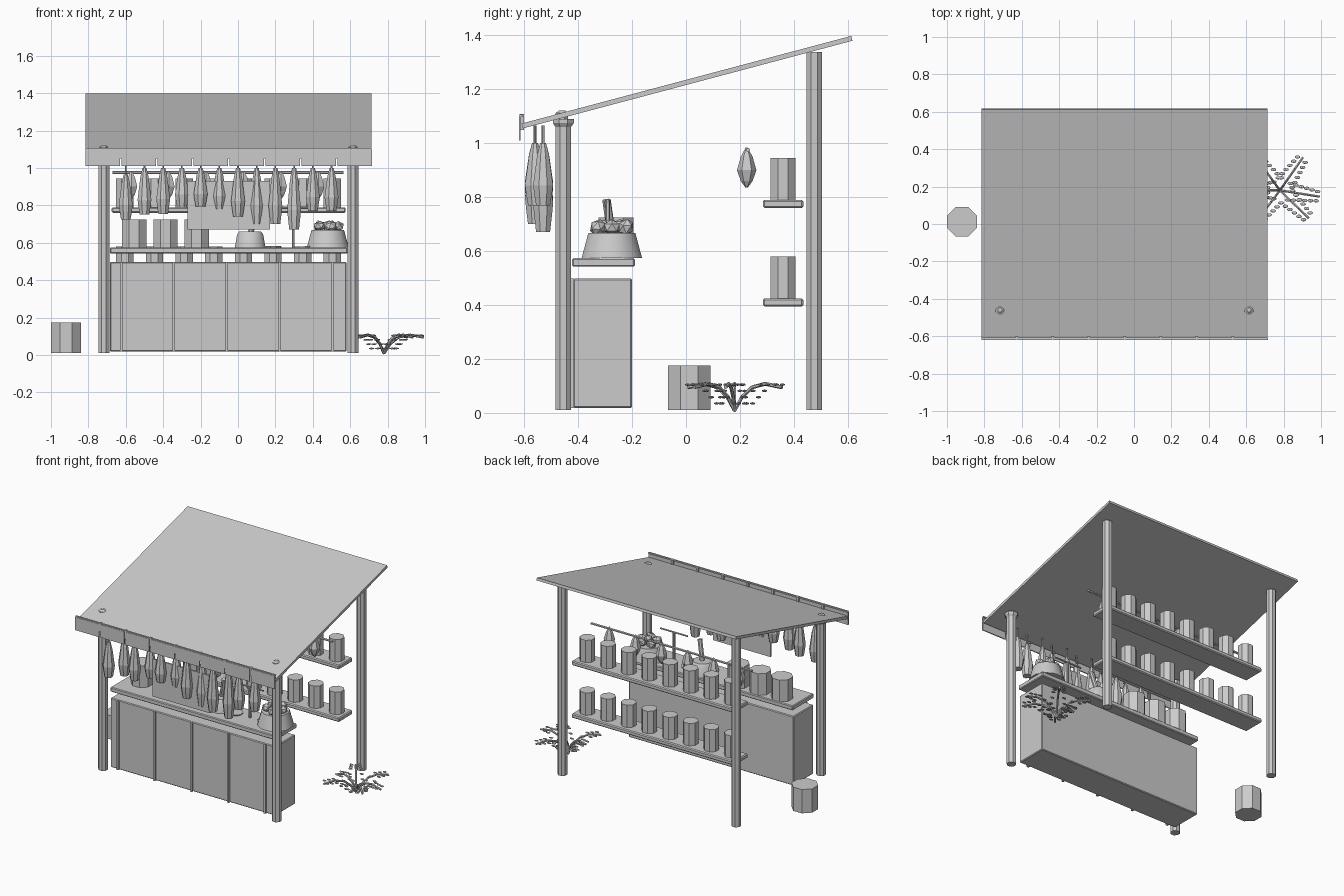
import bpy, bmesh, math, random
from mathutils import Vector, Matrix

if "Cube" in bpy.data.objects:
    bpy.data.objects.remove(bpy.data.objects["Cube"])

random.seed(3)
mat = bpy.data.materials.new("plain_grey")
mat.diffuse_color = (0.6, 0.6, 0.6, 1)
mat.use_nodes = True
mat.node_tree.nodes["Principled BSDF"].inputs["Base Color"].default_value = mat.diffuse_color


def finish(name, bm, smooth=None):
    bmesh.ops.recalc_face_normals(bm, faces=bm.faces)
    me = bpy.data.meshes.new(name)
    bm.to_mesh(me)
    bm.free()
    me.materials.append(mat)
    ob = bpy.data.objects.new(name, me)
    bpy.context.collection.objects.link(ob)
    if smooth:
        bpy.context.view_layer.objects.active = ob
        ob.select_set(True)
        bpy.ops.object.shade_smooth_by_angle(angle=math.radians(smooth))
        ob.select_set(False)
    return ob


def box(name, x, y, z, bevel=0):
    bm = bmesh.new()
    c = [(a + b) / 2 for a, b in (x, y, z)]
    s = [b - a for a, b in (x, y, z)]
    bmesh.ops.create_cube(bm, size=1, matrix=Matrix.Translation(c) @ Matrix.Diagonal((*s, 1)))
    ob = finish(name, bm)
    if bevel:
        mod = ob.modifiers.new("soft_edges", "BEVEL")
        mod.width = bevel
        mod.segments = 1
    return ob


def lathe(name, x, y, profile, n=8, smooth=None):
    """Turned solid from (radius, height) pairs."""
    bm = bmesh.new()
    rings = []
    for r, z in profile:
        rings.append([bm.verts.new((x + r * math.cos((i + .5) * math.tau / n),
                                    y + r * math.sin((i + .5) * math.tau / n), z)) for i in range(n)])
    for a, b in zip(rings, rings[1:]):
        for i in range(n):
            j = (i + 1) % n
            bm.faces.new((a[i], a[j], b[j], b[i]))
    bm.faces.new(rings[0])
    bm.faces.new(rings[-1])
    return finish(name, bm, smooth)


def rod(name, points, r, n=6):
    bm = bmesh.new()
    for a, b in zip(points, points[1:]):
        a, b = Vector(a), Vector(b)
        d = b - a
        m = Matrix.Translation((a + b) / 2) @ d.to_track_quat('Z', 'Y').to_matrix().to_4x4()
        bmesh.ops.create_cone(bm, cap_ends=True, segments=n, radius1=r, radius2=r, depth=d.length, matrix=m)
    return finish(name, bm)


# Sloped roof made of planks
for i in range(8):
    x0 = -0.815 + i * 0.19125
    bm = bmesh.new()
    prof = [(-0.605, 1.055), (-0.61, 1.073), (0.613, 1.398), (0.617, 1.38)]
    a, b = ([bm.verts.new((x, y, z)) for y, z in prof] for x in (x0, x0 + 0.19125))
    bm.faces.new(a)
    bm.faces.new(b)
    for k in range(4):
        bm.faces.new((a[k], a[(k + 1) % 4], b[(k + 1) % 4], b[k]))
    finish("roof_plank", bm)

# Hanging fascia boards and the clips between them
for i in range(8):
    x0 = -0.815 + i * 0.1925
    box("fascia_board", (x0, x0 + 0.183), (-0.62, -0.613), (1.01, 1.10))
    if i:
        box("fascia_clip", (x0 - 0.012, x0 + 0.002), (-0.618, -0.60), (1.05, 1.108))
box("fascia_rail", (-0.815, 0.715), (-0.618, -0.606), (1.098, 1.107))

# Posts, with collars and roof pegs on the front pair
for x in (-0.717, 0.615):
    lathe("front_post", x, -0.455, [(0.031, 0.01), (0.031, 1.06), (0.042, 1.075), (0.042, 1.09)])
    lathe("roof_peg", x, -0.46, [(0.025, 1.08), (0.025, 1.112), (0.012, 1.122)])
    lathe("back_post", x, 0.475, [(0.031, 0.01), (0.031, 1.338)])

# Counter
box("counter_body", (-0.685, 0.58), (-0.418, -0.20), (0.018, 0.498), 0.005)
box("counter_top", (-0.685, 0.585), (-0.422, -0.19), (0.542, 0.574), 0.005)
for i in range(5):
    x = -0.625 + i * 0.2825
    box("counter_batten", (x - 0.007, x + 0.007), (-0.43, -0.415), (0.018, 0.498))

# Back shelves with rows of jars
for z in (0.395, 0.76):
    box("shelf", (-0.675, 0.575), (0.285, 0.435), (z, z + 0.03), 0.006)
    for i in range(8):
        lathe("shelf_jar", -0.605 + i * 0.1585, 0.36, [(0.05, z + 0.03), (0.05, z + 0.185)])

# Large jars on the counter
for x in (-0.555, -0.388, -0.221):
    lathe("counter_jar", x, -0.26, [(0.07, 0.574), (0.07, 0.724)])

# Mortar with pestle, and a basket of fruit
lathe("mortar", 0.065, -0.275, [(0.085, 0.574), (0.072, 0.645), (0.06, 0.66)], 12, 30)
rod("pestle", [(0.06, -0.27, 0.62), (0.10, -0.295, 0.79)], 0.016, 8)
lathe("basket", 0.48, -0.275, [(0.116, 0.574), (0.09, 0.668)], 12, 30)
for i in range(6):
    a = i * math.tau / 5
    d = 0.055 if i < 5 else 0
    bm = bmesh.new()
    bmesh.ops.create_icosphere(bm, subdivisions=1, radius=0.034, matrix=Matrix.Translation(
        (0.48 + d * math.cos(a), -0.275 + d * math.sin(a), 0.688)) @ Matrix.Rotation(i, 4, 'X')
        @ Matrix.Diagonal((1, 1, 0.85, 1)))
    finish("fruit", bm)

# Balance scale
rod("scale_stand", [(0.295, -0.29, 0.574), (0.295, -0.29, 0.79)], 0.008)
rod("scale_beam", [(0.19, -0.29, 0.787), (0.40, -0.29, 0.787)], 0.006)
for x in (0.19, 0.40):
    lathe("scale_pan", x, -0.29, [(0.042, 0.576), (0.045, 0.584)])

# Hanging sign panel
box("sign_panel", (-0.27, 0.17), (-0.55, -0.54), (0.67, 0.93))

# Row of tapered hanging goods
bottoms = [.725, .75, .755, .79, .795, .78, .74, .70, .70, .67, .77, .77]
for i, b in enumerate(bottoms):
    x, y = -0.6 + 0.1 * i, (-0.56, -0.53)[i % 2]
    top = 0.965 if i == 0 else 1.0
    h = top - b
    lathe("hanging_good", x, y, [(0.012, top), (0.024, top - 0.2 * h), (0.04, top - 0.68 * h),
                                 (0.036, top - 0.8 * h), (0.028, b)], 8)
    rod("hanging_string", [(x, y, top - 0.01), (x, y, 1.065)], 0.005)

# Inner rail with hanging bulbs
rod("inner_rail", [(-0.67, 0.23, 0.975), (0.565, 0.23, 0.975)], 0.008)
for i in range(6):
    lathe("hanging_bulb", -0.57 + 0.2 * i, 0.225,
          [(0.003, 0.985), (0.022, 0.95), (0.036, 0.90), (0.022, 0.86), (0.004, 0.835)], 6)

# Stump beside the stall
lathe("stump", -0.92, 0.012, [(0.086, 0.01), (0.086, 0.175)])

# Fern: arching stems with small oval leaflets on both sides
path = [(0, 0.008), (0.035, 0.06), (0.08, 0.095), (0.14, 0.108), (0.215, 0.095)]
for deg in (55, -9, -44, 126, 180, 233):
    a = math.radians(deg)
    ca, sa = math.cos(a), math.sin(a)
    k = 0.65 if deg == 180 else 1
    rod("fern_stem", [(0.78 + k * d * ca, 0.18 + k * d * sa, z) for d, z in path], 0.007)
    bm = bmesh.new()
    for j in range(6):
        d = (0.05 + j * 0.03) * k
        z = 0.035 + 0.07 * min(1, j / 3)
        for side in (-1, 1):
            w = side * (0.045 - j * 0.004)
            bmesh.ops.create_icosphere(bm, subdivisions=1, radius=1, matrix=Matrix.Translation(
                (0.78 + d * ca - w * sa, 0.18 + d * sa + w * ca, z)) @ Matrix.Diagonal((0.017, 0.01, 0.005, 1)))
    finish("fern_leaflets", bm)
